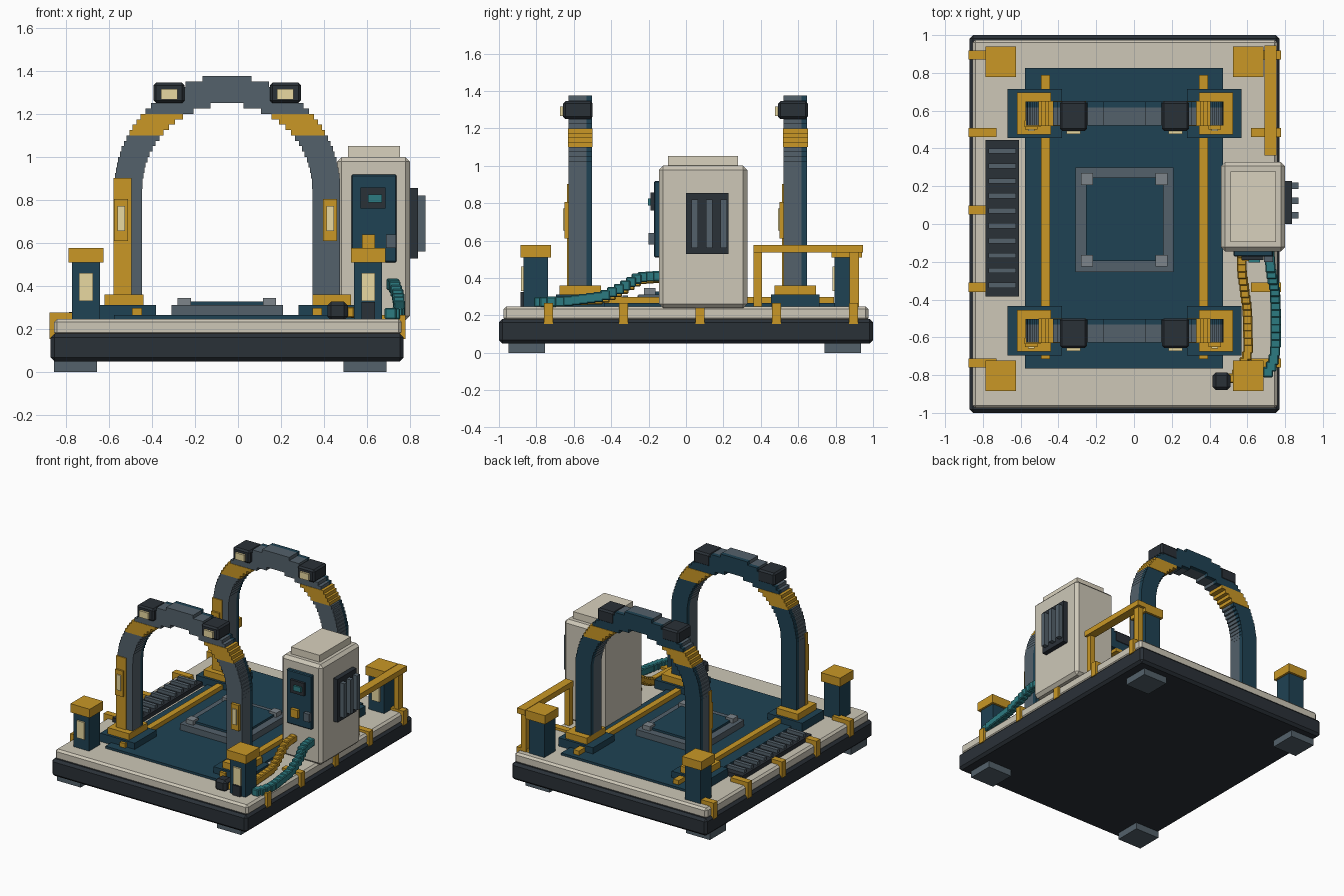
import bpy, bmesh, math
from mathutils import Vector


def mat(name, r, g, b):
    m = bpy.data.materials.new(name)
    m.diffuse_color = [(c / 255) ** 2.2 for c in (r, g, b)] + [1]
    return m


DARK = mat("charcoal", 46, 52, 58)
STEEL = mat("steel", 84, 97, 106)
NAVY = mat("navy", 36, 68, 84)
CREAM = mat("cream", 204, 198, 182)
PALE = mat("pale_cream", 216, 208, 188)
GOLD = mat("gold", 200, 150, 42)
AQUA = mat("aqua", 48, 122, 128)
GLOW = mat("glow", 232, 216, 160)


def boxes(name, spans, material, bevel=0):
    """One object made of boxes given as (x0, x1, y0, y1, z0, z1)."""
    bm = bmesh.new()
    for x0, x1, y0, y1, z0, z1 in spans:
        vs = bmesh.ops.create_cube(bm, size=1)["verts"]
        for v in vs:
            v.co = ((x0 + x1) / 2 + v.co.x * (x1 - x0),
                    (y0 + y1) / 2 + v.co.y * (y1 - y0),
                    (z0 + z1) / 2 + v.co.z * (z1 - z0))
    if bevel:
        bmesh.ops.bevel(bm, geom=bm.edges[:], offset=bevel, segments=1, affect='EDGES')
    me = bpy.data.meshes.new(name)
    bm.to_mesh(me)
    bm.free()
    me.materials.append(material)
    ob = bpy.data.objects.new(name, me)
    bpy.context.collection.objects.link(ob)
    return ob


def cable(name, pts, r, material):
    """Blocky cable: overlapping axis-aligned blocks along a path."""
    spans = []
    for a, b in zip(pts, pts[1:]):
        a, b = Vector(a), Vector(b)
        n = max(1, round((b - a).length / 0.04))
        h = (b - a) / n / 2
        for i in range(n):
            c = a.lerp(b, (i + 0.5) / n)
            e = [max(r, abs(k) + 0.006) for k in h]
            spans.append((c.x - e[0], c.x + e[0], c.y - e[1], c.y + e[1], c.z - e[2], c.z + e[2]))
    boxes(name, spans, material, 0.006)


# Platform: feet, dark skirt, cream top, navy deck
boxes("feet", [(x, x + 0.2, y, y + 0.195, 0, 0.06)
               for x in (-0.855, 0.49) for y in (-0.95, 0.74)], STEEL)
boxes("base_skirt", [(-0.87, 0.77, -1, 1, 0.05, 0.18)], DARK, 0.018)
boxes("base_top", [(-0.855, 0.76, -0.975, 0.975, 0.17, 0.248)], CREAM, 0.015)
boxes("deck", [(-0.577, 0.47, -0.765, 0.825, 0.24, 0.265)], NAVY)
boxes("floor_rails", [(x, x + 0.046, -0.715, 0.79, 0.26, 0.298) for x in (-0.492, 0.345)], GOLD)

# Centre pad: frame, plate and corner blocks
boxes("pad_frame", [(-0.31, -0.25, -0.255, 0.3, 0.26, 0.312), (0.15, 0.21, -0.255, 0.3, 0.26, 0.312),
                    (-0.25, 0.15, -0.255, -0.19, 0.26, 0.312), (-0.25, 0.15, 0.24, 0.3, 0.26, 0.312)], STEEL)
boxes("pad_plate", [(-0.255, 0.155, -0.195, 0.245, 0.26, 0.328)], NAVY)
boxes("pad_corners", [(x, x + 0.062, y, y + 0.062, 0.3, 0.345)
                      for x in (-0.28, 0.115) for y in (-0.225, 0.207)],
      mat("light_steel", 124, 132, 138))

# Edge clips wrapped over both long sides
clips = []
for y in (-0.735, -0.335, 0.075, 0.485, 0.895):
    y0, y1 = y - 0.024, y + 0.024
    clips += [(-0.872, -0.728, y0, y1, 0.24, 0.278), (-0.876, -0.84, y0, y1, 0.155, 0.278),
              (0.62, 0.775, y0, y1, 0.24, 0.266), (0.74, 0.778, y0, y1, 0.155, 0.266)]
boxes("edge_clips", clips, GOLD)

# Floor grille on the left
boxes("grille_tray", [(-0.785, -0.61, -0.385, 0.445, 0.24, 0.28)], DARK)
boxes("grille_slats", [(-0.77, -0.625, y - 0.014, y + 0.014, 0.27, 0.305)
                       for y in (-0.325 + 0.079 * i for i in range(10))], STEEL)

# Stepped arches
CX, CZ, RO, RI, DZ = -0.05, 0.85, 0.525, 0.395, 0.025


def arch_rows(y0, y1, band):
    """Stacked rows approximating a half ring; band picks the striped rows."""
    out = []
    for i in range(21):
        z = CZ + i * DZ
        if (1.09 < z < 1.19) != band:
            continue
        m = (i + 0.5) * DZ
        xo = math.sqrt(RO * RO - m * m)
        if m < RI:
            xi = math.sqrt(RI * RI - m * m)
            out += [(CX - xo, CX - xi, y0, y1, z, z + DZ), (CX + xi, CX + xo, y0, y1, z, z + DZ)]
        else:
            out.append((CX - xo, CX + xo, y0, y1, z, z + DZ))
    return out


for tag, y in (("front", -0.565), ("back", 0.585)):
    f, m, b = y - 0.063, y + 0.032, y + 0.063
    for part, y0, y1, col in (("face", f, m, STEEL), ("backing", m, b, NAVY)):
        posts = [(CX - RO, CX - RI, y0, y1, 0.3, CZ), (CX + RI, CX + RO, y0, y1, 0.3, CZ)]
        boxes(f"{tag}_arch_{part}", arch_rows(y0, y1, False) + posts, col)
    boxes(f"{tag}_arch_bands", arch_rows(f - 0.003, b + 0.003, True), GOLD)
    boxes(f"{tag}_arch_post_strip", [(-0.579, -0.495, f - 0.008, f + 0.025, 0.34, 0.902)], GOLD)
    boxes(f"{tag}_arch_feet", [(c - 0.145, c + 0.145, y - 0.13, y + 0.13, 0.24, 0.312)
                               for c in (-0.525, 0.425)], NAVY)
    boxes(f"{tag}_arch_collars", [(c - 0.09, c + 0.09, y - 0.111, y + 0.111, 0.31, 0.36)
                                  for c in (-0.53, 0.435)], GOLD)
    # Post lamps and overhead lamps
    boxes(f"{tag}_post_lamp_housings", [(c - 0.033, c + 0.033, f - 0.022, f + 0.01, 0.61, 0.805)
                                        for c in (-0.543, 0.428)], GOLD)
    boxes(f"{tag}_post_lamp_lenses", [(c - 0.017, c + 0.017, f - 0.03, f, 0.655, 0.772)
                                      for c in (-0.543, 0.428)], GLOW)
    boxes(f"{tag}_top_lamp_housings", [(c - 0.072, c + 0.072, y - 0.092, y + 0.066, 1.25, 1.345)
                                       for c in (-0.32, 0.22)], DARK, 0.012)
    boxes(f"{tag}_top_lamp_lenses", [(c - 0.038, c + 0.038, y - 0.108, y - 0.08, 1.266, 1.316)
                                     for c in (-0.32, 0.22)], GLOW)

# Corner bollards
corners = [(x, y) for x in (-0.706, 0.605) for y in (-0.803, 0.86)]
boxes("bollard_posts", [(x - 0.065, x + 0.065, y - 0.065, y + 0.065, 0.24, 0.515) for x, y in corners], NAVY)
boxes("bollard_caps", [(x - 0.081, x + 0.081, y - 0.081, y + 0.081, 0.51, 0.576) for x, y in corners], GOLD)
boxes("bollard_lights", [(x - 0.032, x + 0.032, y - 0.078, y - 0.05, 0.33, 0.46) for x, y in corners], GLOW)

# Control cabinet
boxes("cabinet_body", [(0.46, 0.8, -0.145, 0.328, 0.24, 1.0)], CREAM, 0.022)
boxes("cabinet_cap", [(0.51, 0.752, -0.095, 0.278, 0.99, 1.052)], PALE)
boxes("cabinet_panel", [(0.527, 0.737, -0.172, -0.13, 0.51, 0.918)], NAVY, 0.006)
boxes("cabinet_screen_frame", [(0.57, 0.685, -0.19, -0.16, 0.76, 0.857)], DARK)
boxes("cabinet_screen", [(0.605, 0.668, -0.204, -0.18, 0.788, 0.826)], AQUA)
boxes("cabinet_button", [(0.575, 0.637, -0.195, -0.16, 0.578, 0.64)], GOLD)
boxes("cabinet_knob", [(0.688, 0.735, -0.2, -0.16, 0.578, 0.64)], STEEL)
boxes("side_vent_plate", [(0.79, 0.836, 0, 0.228, 0.528, 0.855)], DARK)
boxes("side_vent_slats", [(0.83, 0.87, y, y + 0.034, 0.56, 0.82) for y in (0.03, 0.107, 0.185)], STEEL)

# Guard rail at the back right
boxes("guard_rail", [(0.69, 0.755, 0.362, 0.945, 0.535, 0.576), (0.695, 0.735, 0.362, 0.405, 0.24, 0.55),
                     (0.695, 0.735, 0.875, 0.925, 0.24, 0.55)], GOLD)

# Cables and their plugs
cable("aqua_cable", [(0.715, -0.14, 0.41), (0.725, -0.25, 0.405), (0.745, -0.34, 0.35), (0.75, -0.45, 0.3),
                     (0.75, -0.65, 0.275), (0.735, -0.74, 0.272), (0.70, -0.8, 0.272)], 0.027, AQUA)
cable("gold_cable", [(0.57, -0.14, 0.4), (0.57, -0.25, 0.39), (0.585, -0.35, 0.33), (0.6, -0.45, 0.285),
                     (0.605, -0.68, 0.275), (0.56, -0.78, 0.275), (0.5, -0.83, 0.28)], 0.025, GOLD)
boxes("cable_plug", [(0.415, 0.51, -0.88, -0.785, 0.24, 0.328)], DARK, 0.018)
boxes("bollard_socket", [(0.573, 0.637, -0.885, -0.86, 0.245, 0.325)], DARK)
